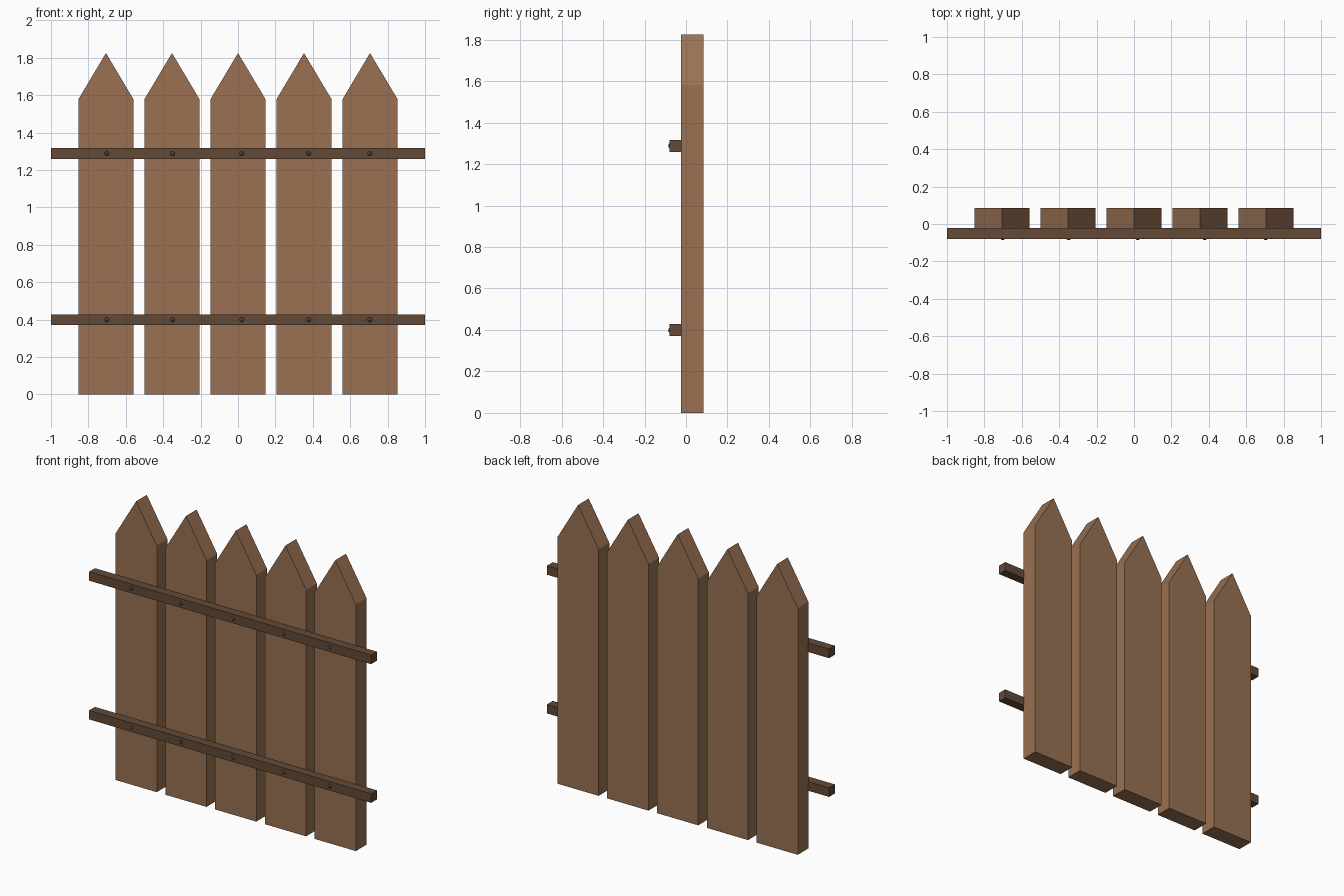
import bpy, bmesh
from mathutils import Matrix

if "Cube" in bpy.data.objects:
    bpy.data.objects.remove(bpy.data.objects["Cube"])


def material(name, color):
    m = bpy.data.materials.new(name)
    m.diffuse_color = (*color, 1)
    m.use_nodes = True
    m.node_tree.nodes["Principled BSDF"].inputs["Base Color"].default_value = m.diffuse_color
    return m


picket_wood = material("picket_wood", (0.32, 0.165, 0.085))
rail_wood = material("rail_wood", (0.125, 0.068, 0.037))
dark_metal = material("dark_metal", (0.06, 0.065, 0.07))


def add_object(name, bm, mat):
    bmesh.ops.recalc_face_normals(bm, faces=bm.faces)
    me = bpy.data.meshes.new(name)
    bm.to_mesh(me)
    bm.free()
    me.materials.append(mat)
    ob = bpy.data.objects.new(name, me)
    bpy.context.collection.objects.link(ob)
    return ob


def extrude_profile(name, points, y0, y1, mat):
    """Extrude an (x, z) outline from y0 to y1."""
    bm = bmesh.new()
    face = bm.faces.new([bm.verts.new((x, y0, z)) for x, z in points])
    new = bmesh.ops.extrude_face_region(bm, geom=[face])["geom"]
    verts = [v for v in new if isinstance(v, bmesh.types.BMVert)]
    bmesh.ops.translate(bm, verts=verts, vec=(0, y1 - y0, 0))
    return add_object(name, bm, mat)


# Pointed pickets
for i in range(5):
    x, w = (i - 2) * 0.353, 0.146
    outline = [(x - w, 0), (x + w, 0), (x + w, 1.58), (x, 1.825), (x - w, 1.58)]
    extrude_profile(f"picket_{i + 1}", outline, -0.023, 0.085, picket_wood)

# Horizontal rails with a faceted nail head over each picket
for label, z in (("lower", 0.399), ("upper", 1.288)):
    h = 0.029
    outline = [(-1, z - h), (1, z - h), (1, z + h), (-1, z + h)]
    extrude_profile(f"{label}_rail", outline, -0.079, -0.021, rail_wood)
    for i, x in enumerate((-0.702, -0.35, 0.02, 0.378, 0.705)):
        bm = bmesh.new()
        bmesh.ops.create_uvsphere(bm, u_segments=8, v_segments=6, radius=0.015)
        bmesh.ops.transform(bm, verts=bm.verts, matrix=Matrix.Rotation(1.5708, 4, 'X'))
        nail = add_object(f"{label}_nail_{i + 1}", bm, dark_metal)
        nail.location = (x, -0.071, z)
